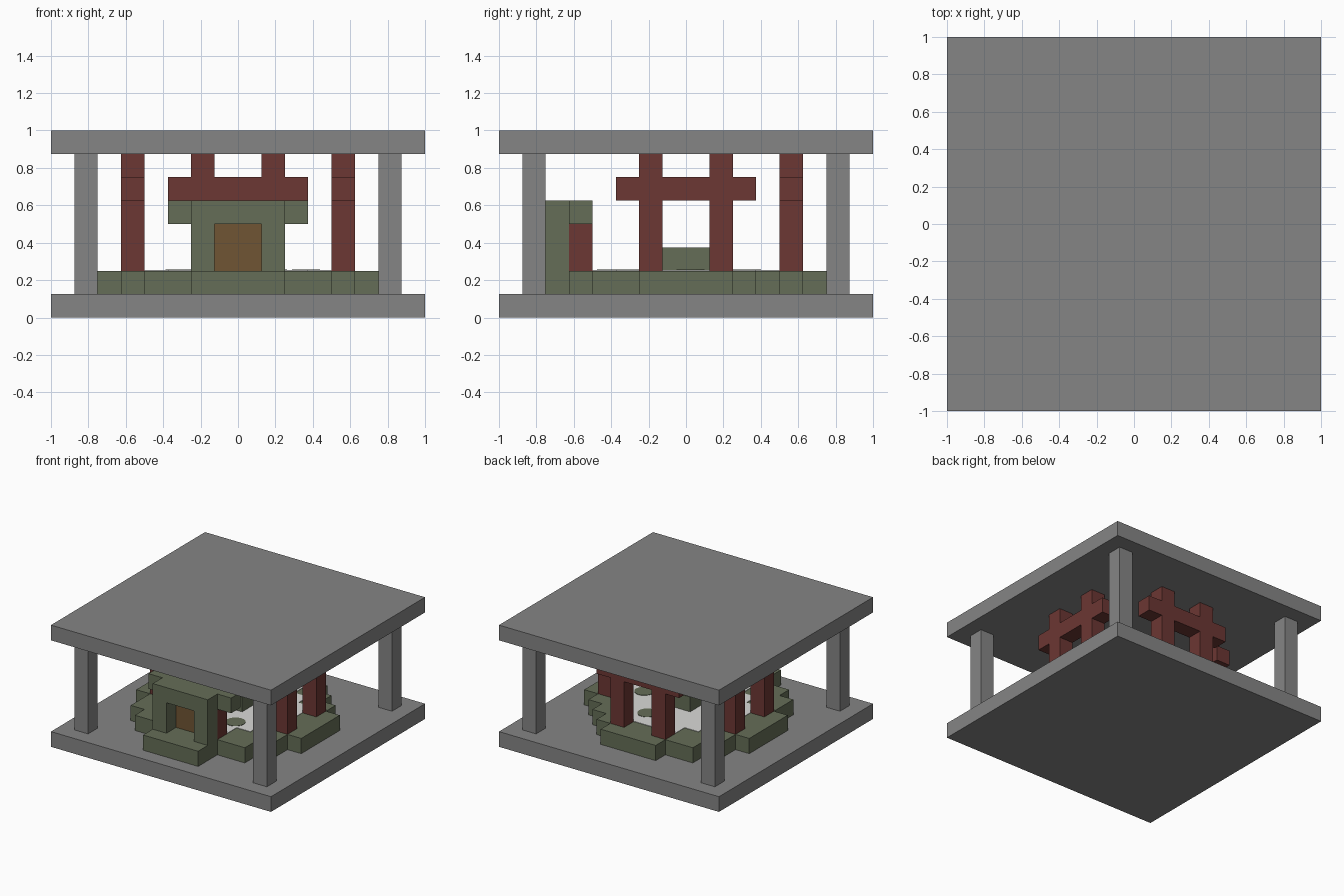
import bpy, bmesh
from mathutils import Matrix

U = 0.125  # grid cell size; all part sizes below are in cells

cube = bpy.data.objects.get("Cube")
if cube:
    bpy.data.objects.remove(cube, do_unlink=True)


def material(name, rgb):
    m = bpy.data.materials.new(name)
    m.use_nodes = True
    m.diffuse_color = (*rgb, 1)
    m.node_tree.nodes["Principled BSDF"].inputs["Base Color"].default_value = (*rgb, 1)
    return m


grey = material("grey stone", (0.235, 0.235, 0.235))
green = material("mossy green", (0.13, 0.155, 0.095))
red = material("dark red", (0.15, 0.038, 0.033))
brown = material("door brown", (0.16, 0.09, 0.033))
pale = material("pale sand", (0.7, 0.7, 0.68))


def finish(name, bm, mat):
    bmesh.ops.recalc_face_normals(bm, faces=bm.faces)
    mesh = bpy.data.meshes.new(name)
    bm.to_mesh(mesh)
    bm.free()
    mesh.materials.append(mat)
    obj = bpy.data.objects.new(name, mesh)
    bpy.context.collection.objects.link(obj)
    return obj


def box(name, mat, x, y, z):
    """Box from (low, high) cell ranges."""
    bm = bmesh.new()
    size = [(r[1] - r[0]) * U for r in (x, y, z)]
    mid = [(r[0] + r[1]) / 2 * U for r in (x, y, z)]
    bmesh.ops.create_cube(bm, size=1, matrix=Matrix.Translation(mid) @ Matrix.Diagonal((*size, 1)))
    return finish(name, bm, mat)


def stepped_plate(name, mat, quadrants, z0, z1):
    """Extruded stepped outline; each quadrant lists its outer corners."""
    bm = bmesh.new()
    outline = []
    for (sx, sy), corners in zip(((1, 1), (-1, 1), (-1, -1), (1, -1)), quadrants):
        path = []
        for i, (x, y) in enumerate(corners):
            path.append((x * sx, y * sy))
            if i + 1 < len(corners):
                path.append((corners[i + 1][0] * sx, y * sy))
        outline += path if sx == sy else path[::-1]
    face = bm.faces.new([bm.verts.new((x * U, y * U, z0 * U)) for x, y in outline])
    top = bmesh.ops.extrude_face_region(bm, geom=[face])["geom"]
    verts = [v for v in top if isinstance(v, bmesh.types.BMVert)]
    bmesh.ops.translate(bm, verts=verts, vec=(0, 0, (z1 - z0) * U))
    return finish(name, bm, mat)


# Base, roof and corner pillars
box("base_slab", grey, (-8, 8), (-8, 8), (0, 1))
box("roof_slab", grey, (-8, 8), (-8, 8), (7, 8))
for sx, side in ((-7, "right"), (6, "left")):
    for sy, end in ((-7, "front"), (6, "back")):
        box(f"pillar_{end}_{side}", grey, (sx, sx + 1), (sy, sy + 1), (1, 7))

# Stepped round platform with an entrance step at the front
back_left = [(6, 2), (5, 3), (4, 4), (3, 5), (2, 6)]
back_right = [(6, 2), (5, 4), (4, 5), (2, 6)]
front = [(6, 2), (5, 4), (4, 5), (2, 7)]
stepped_plate("platform", green, (back_left, back_right, front, front), 1, 2)

# Sanded court with round moss patches
stepped_plate("court_floor", pale, [[(4, 2), (3, 3), (2, 4)]] * 4, 2, 2.03)
for i, (x, y) in enumerate(((1.5, -2.4), (2.9, 0.2), (-1, -3.2), (-2.5, 1), (1, 2.6))):
    bm = bmesh.new()
    bmesh.ops.create_cone(bm, cap_ends=True, segments=16, radius1=0.6 * U, radius2=0.6 * U,
                          depth=0.05 * U, matrix=Matrix.Translation((x * U, y * U, 2.03 * U)))
    finish(f"moss_patch_{i}", bm, green)

# Central altar
box("altar", green, (-1, 1), (-1, 1), (2, 3))


# Red gateways: two posts crossed by a beam
def gateway(name, depth, along_y):
    def part(label, span, z):
        x, y = (depth, span) if along_y else (span, depth)
        box(f"{name}_{label}", red, x, y, z)
    for label, span in (("post_a", (-2, -1)), ("post_b", (1, 2))):
        part(label + "_lower", span, (2, 5))
        part(label + "_upper", span, (6, 7))
    part("beam", (-3, 3), (5, 6))


gateway("left_gateway", (4, 5), True)
gateway("right_gateway", (-5, -4), True)
gateway("back_gateway", (4, 5), False)

# Front entrance: green frame and lintel, red posts, brown door
for name, x in (("right", (-2, -1)), ("left", (1, 2))):
    box(f"entrance_jamb_{name}", green, x, (-6, -5), (2, 4))
    box(f"entrance_post_{name}", red, x, (-5, -4), (2, 4))
box("entrance_lintel", green, (-2, 2), (-6, -5), (4, 5))
box("entrance_roof", green, (-3, 3), (-5, -4), (4, 5))
box("entrance_door", brown, (-1, 1), (-5, -4), (2, 4))
